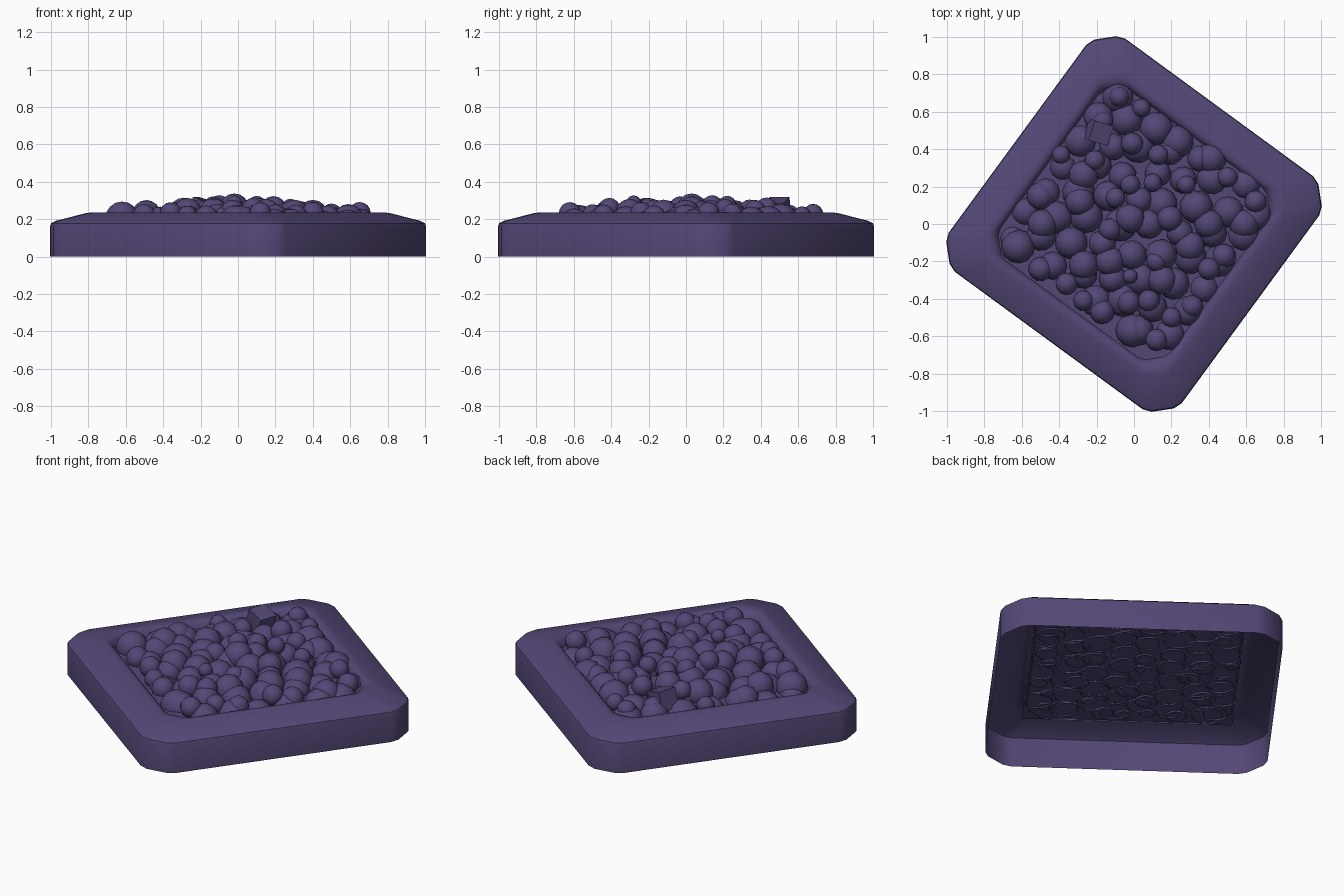
import bpy, bmesh, math, random
from mathutils import Matrix, Vector

if "Cube" in bpy.data.objects:
    bpy.data.objects.remove(bpy.data.objects["Cube"])

random.seed(7)
TURN = math.radians(53.8)
ROT = Matrix.Rotation(TURN, 4, 'Z')
SHEET_Z = 0.19

mat = bpy.data.materials.new("dark_purple")
mat.diffuse_color = (0.088, 0.063, 0.18, 1)
mat.use_nodes = True
mat.node_tree.nodes["Principled BSDF"].inputs["Base Color"].default_value = mat.diffuse_color


def finish(bm, name, angle):
    me = bpy.data.meshes.new(name)
    bm.to_mesh(me)
    bm.free()
    for p in me.polygons:
        p.use_smooth = True
    me.set_sharp_from_angle(angle=math.radians(angle))
    me.materials.append(mat)
    ob = bpy.data.objects.new(name, me)
    bpy.context.collection.objects.link(ob)
    return ob


def ring(bm, h, c, z):
    """Square ring with softened chamfered corners."""
    corner = [(h, h - 1.25 * c), (h - 0.15 * c, h - 0.85 * c),
              (h - 0.85 * c, h - 0.15 * c), (h - 1.25 * c, h)]
    verts = []
    for k in range(4):
        turn = ROT @ Matrix.Rotation(k * math.pi / 2, 4, 'Z')
        verts += [bm.verts.new(turn @ Vector((x, y, z))) for x, y in corner]
    return verts


# Frame: one open-bottomed shell, outer wall, sloping rim, inner lip
bm = bmesh.new()
profile = [(0.772, 0.12, 0.0), (0.772, 0.12, 0.165), (0.768, 0.12, 0.178),
           (0.752, 0.118, 0.19), (0.625, 0.09, 0.231), (0.605, 0.085, 0.235),
           (0.585, 0.09, 0.23), (0.57, 0.095, 0.215), (0.56, 0.1, 0.18)]
rings = [ring(bm, *p) for p in profile]
for a, b in zip(rings, rings[1:]):
    n = len(a)
    for i in range(n):
        j = (i + 1) % n
        bm.faces.new((a[i], a[j], b[j], b[i]))
finish(bm, "tray_frame", 35)

# Flat sheet beneath the pile
bm = bmesh.new()
bmesh.ops.create_grid(bm, x_segments=1, y_segments=1, size=0.575,
                      matrix=Matrix.Translation((0, 0, SHEET_Z)) @ ROT)
finish(bm, "bed_sheet", 30)


def mound(x, y):
    """Height of the pile's upper surface."""
    p = ROT.inverted() @ Vector((x, y, 0))
    d = max(abs(p.x), abs(p.y)) / 0.56
    return 0.335 - 0.07 * d * d


def ball(bm, x, y, z, r):
    spin = Matrix.Rotation(random.uniform(0, 6.28), 4, 'Z')
    bmesh.ops.create_uvsphere(bm, u_segments=12, v_segments=8, radius=r,
                              matrix=Matrix.Translation((x, y, z)) @ spin)


def open_below(bm, z):
    geom = bm.verts[:] + bm.edges[:] + bm.faces[:]
    bmesh.ops.bisect_plane(bm, geom=geom, plane_co=(0, 0, z),
                           plane_no=(0, 0, 1), clear_inner=True)


# Lower layer: staggered rows of domes filling the bed
bm = bmesh.new()
for row in range(8):
    for col in range(7):
        u = -0.49 + col * 0.16 + (0.04 if row % 2 else -0.03)
        v = -0.49 + row * 0.14
        if abs(u) > 0.51:
            continue
        p = ROT @ Vector((u + random.uniform(-.02, .02),
                          v + random.uniform(-.02, .02), 0))
        r = random.uniform(0.07, 0.092)
        top = mound(p.x, p.y) - random.uniform(0.02, 0.045)
        ball(bm, p.x, p.y, top - r, r)
open_below(bm, SHEET_Z - 0.008)
finish(bm, "lower_balls", 40)

# Upper layer: balls seen on top of the pile (x, y, radius)
upper = [
    (-.08, .68, .055), (.04, .62, .05), (.12, .51, .09), (.23, .44, .09),
    (.41, .35, .085), (.5, .25, .055), (.13, .37, .055), (-.01, .43, .06),
    (-.21, .34, .055), (-.39, .37, .05), (-.27, .26, .08), (-.5, .15, .075),
    (-.49, 0, .08), (-.62, -.12, .09), (-.5, -.24, .065), (-.36, -.32, .06),
    (-.27, -.41, .055), (-.17, -.47, .065), (-.01, -.57, .09), (.12, -.62, .06),
    (.2, -.5, .055), (.31, -.44, .06), (.4, -.24, .06), (.48, -.17, .065),
    (.59, 0, .08), (.65, .12, .06), (.4, 0, .08), (.28, .21, .05),
    (.19, .03, .07), (-.02, .03, .08), (-.1, .14, .055), (-.02, .21, .055),
    (-.29, .12, .08), (-.13, -.03, .06), (-.27, -.22, .08), (-.13, -.2, .08),
    (.12, -.2, .055), (.15, -.3, .08), (-.03, -.42, .065), (-.02, -.28, .04),
    (.3, -.12, .08), (.08, -.41, .06), (-.17, .55, .06), (.1, .22, .05)]
bm = bmesh.new()
for x, y, r in upper:
    ball(bm, x, y, mound(x, y) + random.uniform(-.012, .008) - r, r)
open_below(bm, SHEET_Z - 0.008)
finish(bm, "upper_balls", 40)

# Single tilted block among the balls
bm = bmesh.new()
tilt = Matrix.Rotation(-0.3, 4, 'Z') @ Matrix.Rotation(0.3, 4, 'Y')
bmesh.ops.create_cube(bm, size=0.11,
                      matrix=Matrix.Translation((-0.19, 0.49, 0.25)) @ tilt)
finish(bm, "block", 30)
